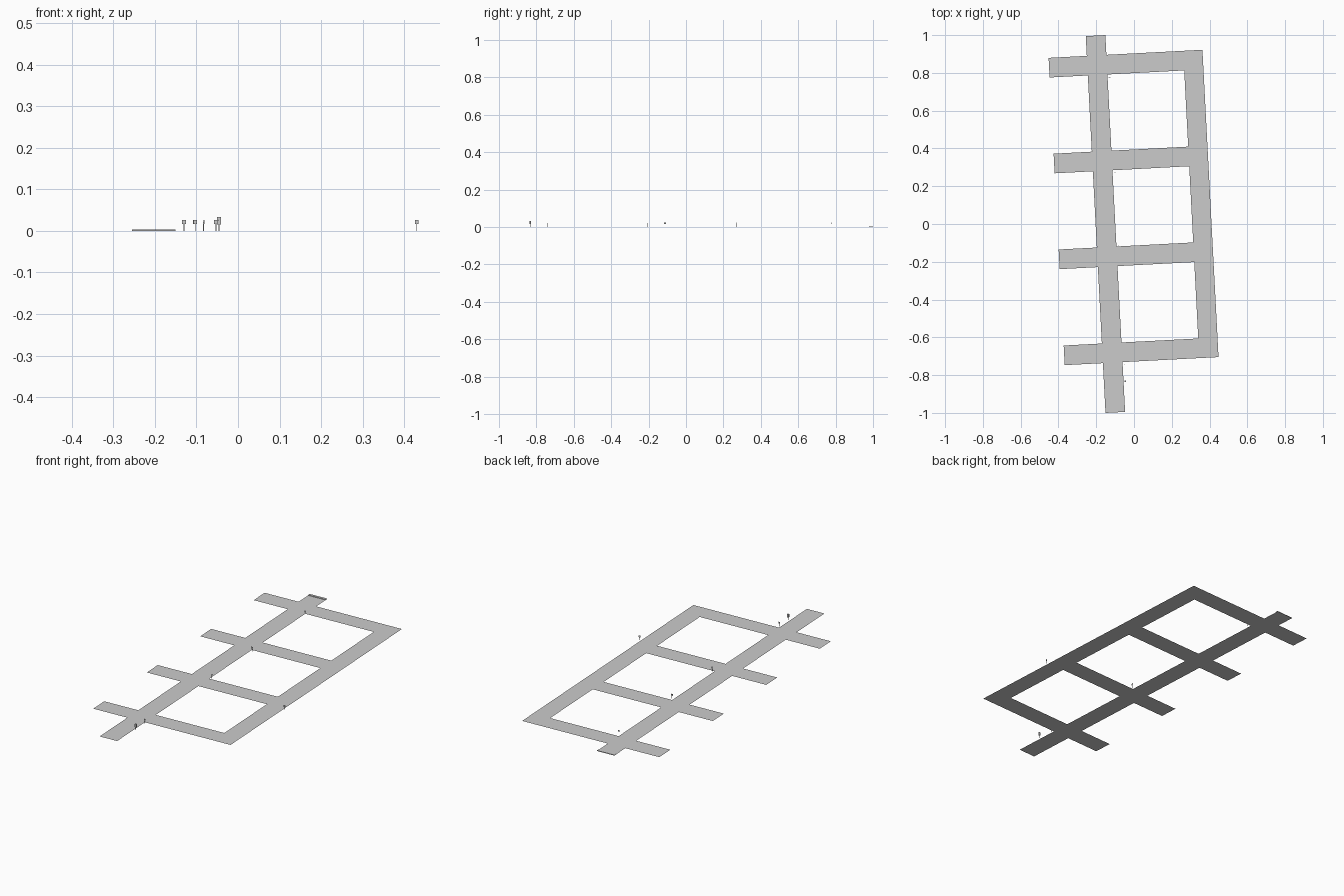
import bpy, bmesh, math
from mathutils import Matrix, Vector

if "Cube" in bpy.data.objects:
    bpy.data.objects.remove(bpy.data.objects["Cube"])

ROT = Matrix.Rotation(math.radians(3), 4, 'Z')   # whole street plan is turned 3 degrees
MAIN, SIDE = (-0.203, -0.099), (0.308, 0.41)     # long road and right-hand road (u ranges)
LEFT, TOP, BOTTOM = -0.4055, 1.0065, -0.9908
ROWS = [0.85, 0.342, -0.166, -0.675]             # cross street centre lines
HALF = 0.052


def finish(name, bm):
    me = bpy.data.meshes.new(name)
    bm.to_mesh(me)
    bm.free()
    ob = bpy.data.objects.new(name, me)
    bpy.context.collection.objects.link(ob)
    return ob


def quad(bm, u0, u1, v0, v1, z):
    pts = [(u0, v0), (u1, v0), (u1, v1), (u0, v1)]
    bm.faces.new([bm.verts.new(ROT @ Vector((u, v, z))) for u, v in pts])


def box(bm, centre, size, matrix=Matrix()):
    m = matrix @ Matrix.Translation(centre) @ Matrix.Diagonal((*size, 1))
    bmesh.ops.create_cube(bm, size=1, matrix=m)


# Road surface: cells of the street grid that are paved
bm = bmesh.new()
us = [LEFT, *MAIN, *SIDE]
vs = sorted([TOP, BOTTOM] + [r + s * HALF for r in ROWS for s in (-1, 1)])
for i in range(4):
    for j in range(len(vs) - 1):
        cross = j % 2 == 1
        between = 0 < j < len(vs) - 2
        if cross or i == 1 or (i == 3 and between):
            quad(bm, us[i], us[i + 1], vs[j], vs[j + 1], 0)
bmesh.ops.remove_doubles(bm, verts=bm.verts, dist=1e-5)
finish("road_surface", bm)

# Dashed centre lines
bm = bmesh.new()
DASH, STEP, W, Z = 0.022, 0.045, 0.0015, 0.0005


def dashes(start, end, across, along_v):
    n = int((end - start - 0.02) / STEP)
    gap = (end - start - (n - 1) * STEP - DASH) / 2
    for k in range(n):
        a = start + gap + k * STEP
        if along_v:
            quad(bm, across - W, across + W, a, a + DASH, Z)
        else:
            quad(bm, a, a + DASH, across - W, across + W, Z)


main_c, side_c = sum(MAIN) / 2, sum(SIDE) / 2
for j in range(0, len(vs) - 1, 2):
    dashes(vs[j], vs[j + 1], main_c, True)
    if 0 < j < len(vs) - 2:
        dashes(vs[j], vs[j + 1], side_c, True)
for r in ROWS:
    dashes(MAIN[1], SIDE[0], r, False)
finish("lane_dashes", bm)

# Stop lines at the signed junctions
bm = bmesh.new()
quad(bm, main_c, MAIN[1] - 0.004, 0.792, 0.796, Z)
quad(bm, MAIN[1] + 0.002, MAIN[1] + 0.006, 0.342, 0.39, Z)
quad(bm, SIDE[0] + 0.002, side_c, -0.114, -0.110, Z)
finish("stop_lines", bm)

# Low kerb closing the far end of the long road
bm = bmesh.new()
box(bm, (main_c, TOP - 0.008, 0.0015), (MAIN[1] - MAIN[0], 0.014, 0.003), ROT)
finish("end_kerb", bm)


# Roadside signs: thin post with a square plate
def sign(name, x, y, angle):
    bm = bmesh.new()
    m = Matrix.Translation((x, y, 0)) @ Matrix.Rotation(math.radians(angle), 4, 'Z')
    box(bm, (0, 0, 0.0105), (0.0014, 0.0014, 0.021), m)
    box(bm, (0, -0.0012, 0.021), (0.0095, 0.001, 0.0095), m)
    finish(name, bm)


for i, (x, y, a) in enumerate([(-0.13, 0.778, 3), (-0.103, 0.272, 3), (-0.083, -0.112, 93),
                               (0.43, -0.205, 3), (-0.053, -0.742, 3)]):
    sign(f"road_sign_{i + 1}", x, y, a)

# Signal: post, tall housing and three round lamps
bm = bmesh.new()
m = Matrix.Translation((-0.046, -0.832, 0)) @ ROT
box(bm, (0, 0, 0.008), (0.0018, 0.0018, 0.016), m)
box(bm, (0, 0, 0.0245), (0.009, 0.007, 0.018), m)
for k in range(3):
    lamp = m @ Matrix.Translation((0, -0.0037, 0.019 + k * 0.0055)) @ Matrix.Rotation(math.pi / 2, 4, 'X')
    bmesh.ops.create_cone(bm, cap_ends=True, segments=12, radius1=0.002, radius2=0.002,
                          depth=0.001, matrix=lamp)
finish("traffic_signal", bm)
